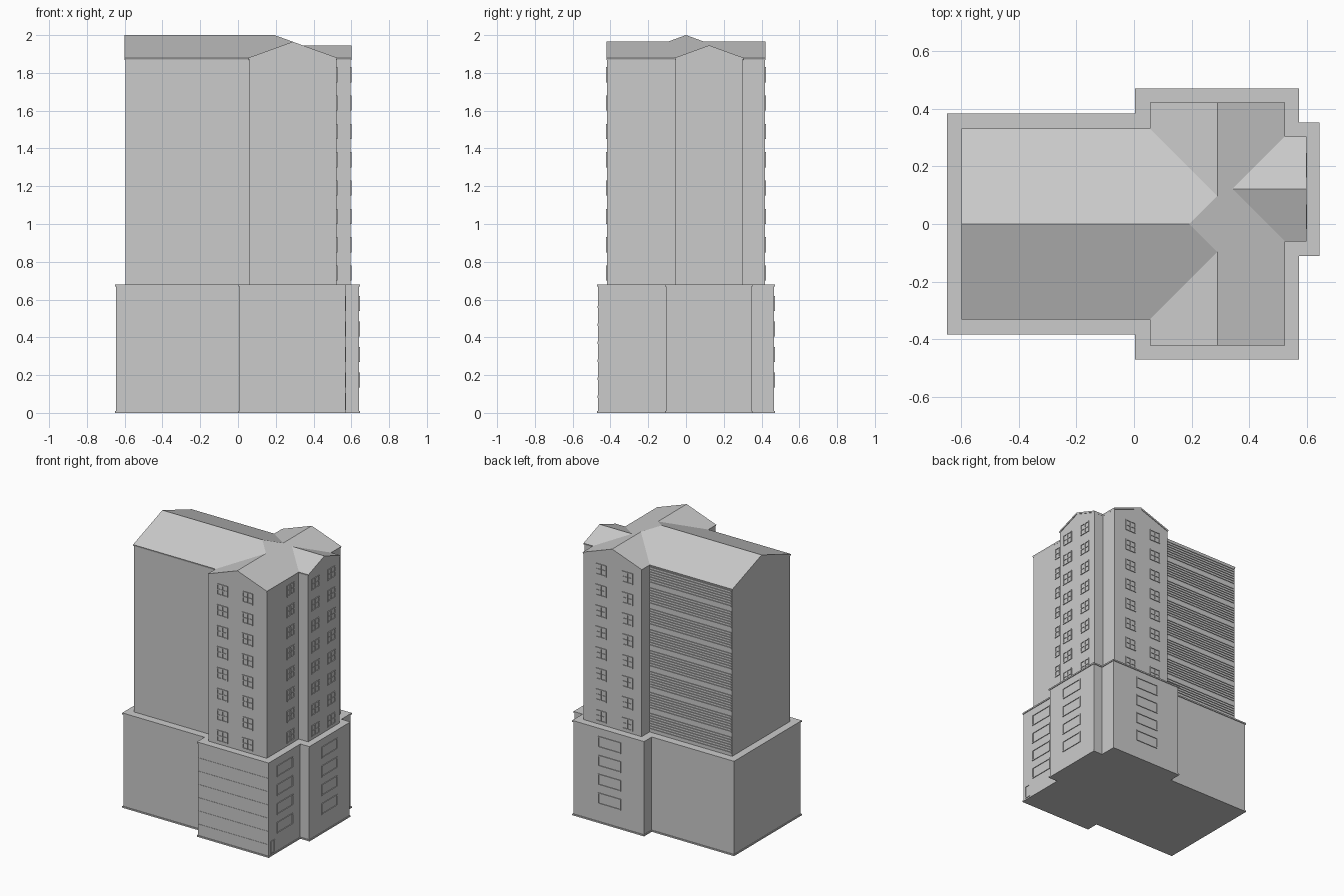
import bpy, bmesh
from mathutils import Vector

if "Cube" in bpy.data.objects:
    bpy.data.objects.remove(bpy.data.objects["Cube"])

BASE_TOP, EAVE, TOP = 0.68, 1.88, 2.0
PITCH = (TOP - EAVE) / 0.332


def make_object(name, bm):
    bmesh.ops.recalc_face_normals(bm, faces=bm.faces)
    mesh = bpy.data.meshes.new(name)
    bm.to_mesh(mesh)
    bm.free()
    ob = bpy.data.objects.new(name, mesh)
    bpy.context.collection.objects.link(ob)
    return ob


def outline(x0, ym, xc0, xc1, yc, xb, yb0, yb1):
    # plan: long wing, cross wing and small east bay
    return [(x0, -ym), (xc0, -ym), (xc0, -yc), (xc1, -yc), (xc1, yb0), (xb, yb0),
            (xb, yb1), (xc1, yb1), (xc1, yc), (xc0, yc), (xc0, ym), (x0, ym)]


def slab(name, pts, z0, z1):
    bm = bmesh.new()
    f = bm.faces.new([bm.verts.new((x, y, z0)) for x, y in pts])
    r = bmesh.ops.extrude_face_region(bm, geom=[f])
    bmesh.ops.translate(bm, vec=(0, 0, z1 - z0),
                        verts=[v for v in r["geom"] if isinstance(v, bmesh.types.BMVert)])
    return make_object(name, bm)


def roof_bmesh(d, drop):
    # gabled roof of three wings, plan inset by d, lowered by drop
    x0, ym, xc0, xc1 = -0.6 + d, 0.332 - d, 0.055 + d, 0.525 - d
    yc, xb, yb0, yb1, h = 0.422 - d, 0.60 - d, -0.06 + d, 0.305 - d, 0.235
    ybm, xbm = 0.1225, 0.3425
    bm = bmesh.new()
    cache = {}

    def v(x, y, rise=0.0):
        key = (round(x, 5), round(y, 5))
        if key not in cache:
            cache[key] = bm.verts.new((x, y, EAVE + PITCH * rise - drop))
        return cache[key]

    hub = v(0.193, 0, 0.332)
    ridge = v(x0, 0, 0.332)
    bay_in, bay_out = v(xbm, ybm, 0.1825), v(xb, ybm, 0.1825)
    inner = {s: v(0.29, s * 0.097, h) for s in (-1, 1)}
    peak = {s: v(0.29, s * yc, h) for s in (-1, 1)}
    faces = []
    for s, yb in ((-1, yb0), (1, yb1)):
        valley = v(xc0, s * ym)
        faces += [[v(x0, s * ym), ridge, hub, inner[s], valley],
                  [valley, inner[s], peak[s], v(xc0, s * yc)],
                  [v(xc1, yb), bay_in, bay_out, v(xb, yb)]]
    faces.append([v(xc1, -yc), peak[-1], inner[-1], hub, inner[1], peak[1],
                  v(xc1, yc), v(xc1, yb1), bay_in, v(xc1, yb0)])
    for f in faces:
        face = bm.faces.new(f)
        face.normal_update()
        if face.normal.z < 0:
            face.normal_flip()
    return bm


def add_box(bm, lo, hi):
    m = bmesh.ops.create_cube(bm, size=1)["verts"]
    lo, hi = Vector(lo), Vector(hi)
    for p in m:
        p.co = Vector([lo[i] + (p.co[i] + 0.5) * (hi[i] - lo[i]) for i in range(3)])


def wall_bar(bm, side, wall, a0, a1, z0, z1, depth):
    # bar lying on a wall; side is 'E', 'N' or 'S', a runs along the wall
    sgn = -1 if side == "S" else 1
    n0, n1 = sorted((wall - sgn * 0.002, wall + sgn * depth))
    if side == "E":
        add_box(bm, (n0, a0, z0), (n1, a1, z1))
    else:
        add_box(bm, (a0, n0, z0), (a1, n1, z1))


def window(bm, side, wall, a, z, w, h, mullions, bar=0.007, depth=0.005):
    a0, a1, z0, z1 = a - w / 2, a + w / 2, z - h / 2, z + h / 2
    for zz in (z0, z1 - bar):
        wall_bar(bm, side, wall, a0, a1, zz, zz + bar, depth)
    for aa in (a0, a1 - bar):
        wall_bar(bm, side, wall, aa, aa + bar, z0 + bar, z1 - bar, depth)
    if mullions:
        wall_bar(bm, side, wall, a - bar / 2, a + bar / 2, z0 + bar, z1 - bar, depth)
        wall_bar(bm, side, wall, a0 + bar, a1 - bar, z - bar / 2, z + bar / 2, depth * 0.8)


# Podium with thin trims at foot and top
podium = outline(-0.645, 0.379, 0.008, 0.568, 0.466, 0.64, -0.107, 0.348)
trim = outline(-0.65, 0.384, 0.003, 0.573, 0.471, 0.645, -0.112, 0.353)
slab("podium", podium, 0.005, BASE_TOP - 0.004)
slab("podium_foot_trim", trim, 0, 0.01)
slab("podium_top_trim", trim, BASE_TOP - 0.01, BASE_TOP)

# Tower walls: roof shape pulled down to the podium
D = 0.004
bm = roof_bmesh(D, 0.006)
edges = [e for e in bm.edges if e.is_boundary]
r = bmesh.ops.extrude_edge_only(bm, edges=edges)
for p in r["geom"]:
    if isinstance(p, bmesh.types.BMVert):
        p.co.z = BASE_TOP - 0.005
bmesh.ops.holes_fill(bm, edges=[e for e in bm.edges if e.is_boundary])
make_object("tower_walls", bm)

# Roof sheet
roof = make_object("roof", roof_bmesh(0, 0))
mod = roof.modifiers.new("thickness", "SOLIDIFY")
mod.thickness, mod.offset = 0.012, -1

# Tower windows, eight floors
bm = bmesh.new()
columns = [("S", -0.422 + D, 0.17), ("S", -0.422 + D, 0.37),
           ("N", 0.422 - D, 0.17), ("N", 0.422 - D, 0.38),
           ("E", 0.525 - D, -0.15), ("E", 0.60 - D, 0.025), ("E", 0.60 - D, 0.205)]
for floor in range(8):
    for side, wall, a in columns:
        window(bm, side, wall, a, 1.79 - 0.15 * floor, 0.085, 0.08, True)
make_object("tower_windows", bm)

# Podium windows, four floors
bm = bmesh.new()
for floor in range(4):
    for side, wall, a in (("E", 0.568, -0.28), ("E", 0.64, 0.12), ("N", 0.466, 0.28)):
        window(bm, side, wall, a, 0.58 - 0.135 * floor, 0.18, 0.08, False)
make_object("podium_windows", bm)

# Door frame near the south-east corner
bm = bmesh.new()
window(bm, "E", 0.568, -0.42, 0.06, 0.05, 0.09, False, 0.006, 0.004)
make_object("door_frame", bm)

# Siding slats on the north wall of the long wing
bm = bmesh.new()
for floor in range(8):
    for i in range(7):
        z = BASE_TOP + 0.15 * floor + 0.02 + 0.018 * i
        wall_bar(bm, "N", 0.332 - D, -0.59, 0.057, z, z + 0.008, 0.005)
make_object("north_siding", bm)

# Shallow courses on the podium front
bm = bmesh.new()
for i in range(6):
    z = 0.08 + 0.095 * i
    wall_bar(bm, "S", -0.466, 0.012, 0.564, z, z + 0.012, 0.002)
make_object("podium_front_courses", bm)
